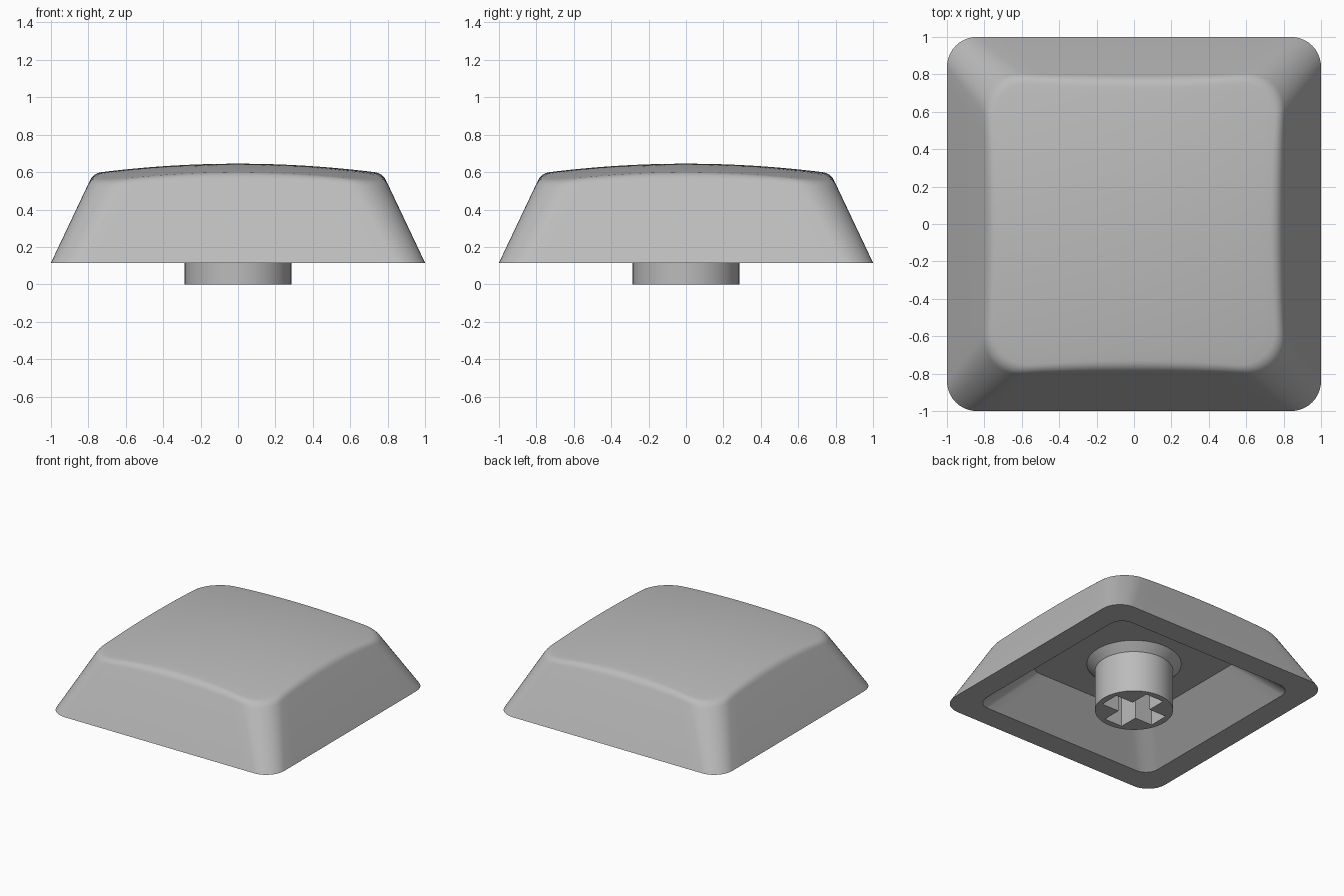
import bpy, bmesh, math
from mathutils import Vector

if "Cube" in bpy.data.objects:
    bpy.data.objects.remove(bpy.data.objects["Cube"], do_unlink=True)

BASE, PEAK, CEILING = 0.115, 0.645, 0.39
TAPER = 0.473       # inward lean of the outer walls per unit of height
FILLET = 0.045      # softness of the top edge

plastic = bpy.data.materials.new("grey_plastic")
plastic.use_nodes = True
grey = (0.5, 0.5, 0.5, 1)
plastic.diffuse_color = grey
plastic.node_tree.nodes["Principled BSDF"].inputs["Base Color"].default_value = grey


def dome(x, y):
    return PEAK - 0.085 * (x * x + y * y)


def outline(half, radius, z, arc=10, side=14):
    """Rounded square: one arc, then one straight side, for each quarter."""
    points = []
    c = half - radius
    for q in range(4):
        turn = q * math.pi / 2
        local = []
        for i in range(arc + 1):
            a = i / arc * math.pi / 2
            local.append((c + radius * math.cos(a), c + radius * math.sin(a)))
        for i in range(1, side):
            local.append((c - 2 * c * i / side, half))
        for x, y in local:
            points.append(Vector((x * math.cos(turn) - y * math.sin(turn),
                                  x * math.sin(turn) + y * math.cos(turn), z)))
    return points


def finish(name, bm, angle=30):
    bmesh.ops.recalc_face_normals(bm, faces=bm.faces)
    mesh = bpy.data.meshes.new(name)
    bm.to_mesh(mesh)
    bm.free()
    mesh.materials.append(plastic)
    ob = bpy.data.objects.new(name, mesh)
    bpy.context.collection.objects.link(ob)
    return ob


def loft(name, rings, caps=True):
    bm = bmesh.new()
    loops = [[bm.verts.new(p) for p in ring] for ring in rings]
    for a, b in zip(loops, loops[1:]):
        for i in range(len(a)):
            j = (i + 1) % len(a)
            bm.faces.new((a[i], a[j], b[j], b[i]))
    if caps:
        bm.faces.new(loops[0])
        bm.faces.new(loops[-1])
    return finish(name, bm)


def smooth(ob):
    bpy.ops.object.select_all(action="DESELECT")
    ob.select_set(True)
    bpy.context.view_layer.objects.active = ob
    bpy.ops.object.shade_smooth_by_angle(angle=math.radians(30))


# Shell: hollow underside, flat rim, leaning walls, soft edge and domed top
foot = outline(1.0, 0.16, BASE)
high = outline(1.0 - TAPER * 0.5, 0.22, BASE + 0.5)
edge = []
for low, top in zip(foot, high):
    t = 1.0
    for _ in range(12):
        p = low.lerp(top, t)
        t = (dome(p.x, p.y) - BASE) / 0.5
    edge.append(low.lerp(top, t))

wall_end = [e + (f - e).normalized() * FILLET for e, f in zip(edge, foot)]
top_start = []
for e in edge:
    flat = Vector((e.x, e.y, 0))
    p = flat * (1 - FILLET / flat.length)
    top_start.append(Vector((p.x, p.y, dome(p.x, p.y))))

rings = [outline(0.55, 0.12, CEILING), outline(0.815, 0.11, BASE), foot]
for i in range(7):
    t = i / 6
    rings.append([a.lerp(e, t).lerp(e.lerp(b, t), t)
                  for a, e, b in zip(wall_end, edge, top_start)])
for i in range(1, 16):
    s = 1 - i / 16
    rings.append([Vector((p.x * s, p.y * s, dome(p.x * s, p.y * s)))
                  for p in top_start])
shell = loft("cap_shell", rings)
smooth(shell)

# Stem: round post flaring where it meets the ceiling
profile = [(0.285, 0), (0.285, 0.33), (0.345, CEILING), (0.345, CEILING + 0.02)]
stem = loft("stem", [[Vector((r * math.cos(a), r * math.sin(a), z))
                      for a in (i * math.tau / 64 for i in range(64))]
                     for r, z in profile])

# Cross-shaped socket cut into the bottom of the stem
ARM, WIDTH, DEPTH = 0.235, 0.08, 0.34
cross = []
for q in range(4):
    c, s = round(math.cos(q * math.pi / 2)), round(math.sin(q * math.pi / 2))
    for x, y in ((ARM, -WIDTH), (ARM, WIDTH), (WIDTH, WIDTH)):
        cross.append(Vector((x * c - y * s, x * s + y * c, -0.1)))
cutter = loft("socket_cutter", [cross, [p + Vector((0, 0, DEPTH + 0.1)) for p in cross]])
cutter.hide_render = True

cut = stem.modifiers.new("socket", "BOOLEAN")
cut.operation = "DIFFERENCE"
cut.solver = "EXACT"
cut.object = cutter
bpy.context.view_layer.update()
bpy.context.view_layer.objects.active = stem
bpy.ops.object.modifier_apply(modifier=cut.name)
bpy.data.objects.remove(cutter, do_unlink=True)
smooth(stem)
